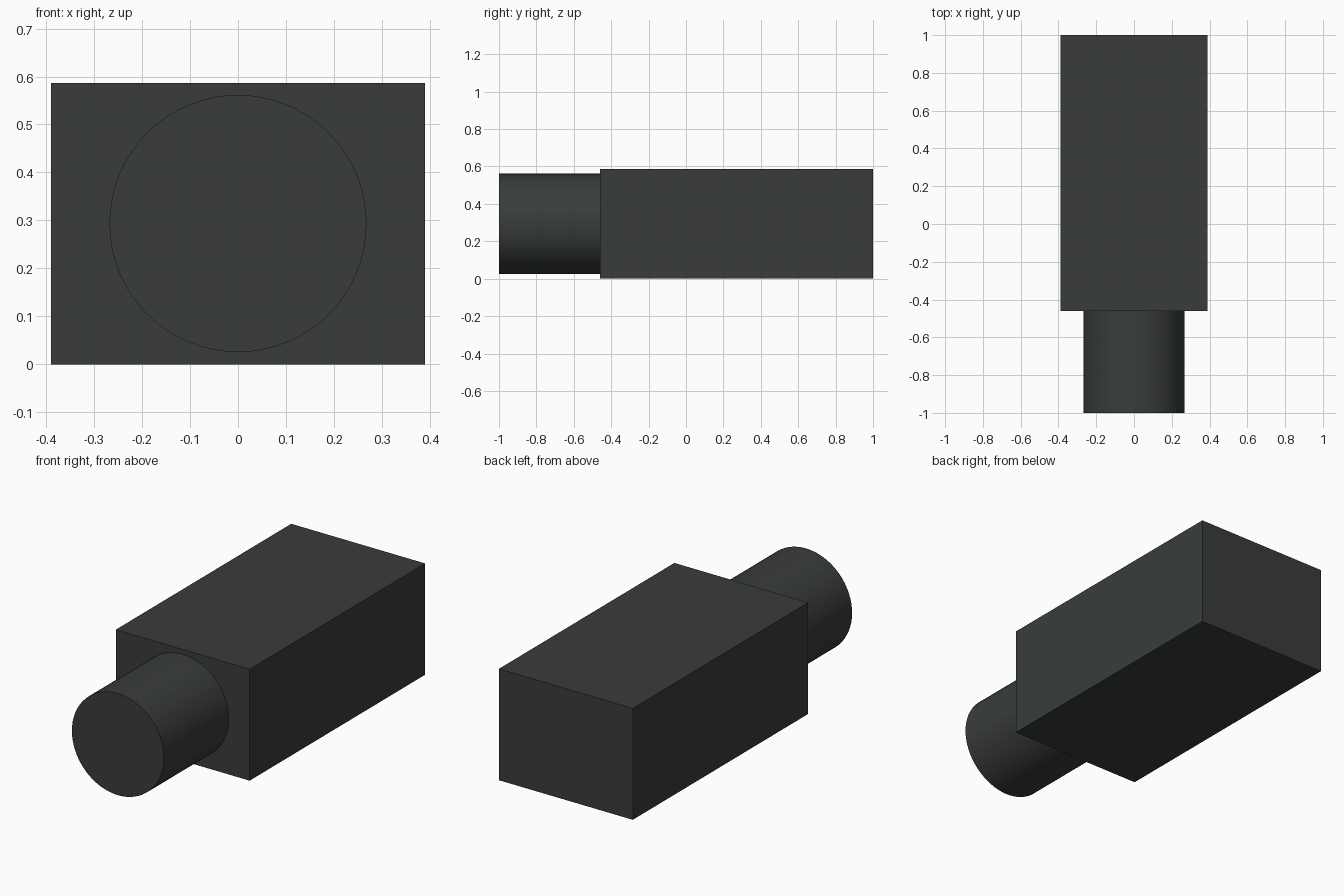
import bpy
import math

if "Cube" in bpy.data.objects:
    bpy.data.objects.remove(bpy.data.objects["Cube"])

mat = bpy.data.materials.new("dark_grey")
mat.diffuse_color = (0.04, 0.046, 0.044, 1)
mat.use_nodes = True
mat.node_tree.nodes["Principled BSDF"].inputs["Base Color"].default_value = mat.diffuse_color

WIDTH, HEIGHT = 0.78, 0.587
FRONT, JOIN, BACK = -1.0, -0.46, 1.0
RADIUS = 0.268

# Rectangular body
bpy.ops.mesh.primitive_cube_add(size=1, location=(0, (JOIN + BACK) / 2, HEIGHT / 2))
body = bpy.context.object
body.name = "body"
body.scale = (WIDTH, BACK - JOIN, HEIGHT)
bpy.ops.object.transform_apply(location=False, rotation=False, scale=True)
body.data.materials.append(mat)

# Round barrel at the front, seated against the body
bpy.ops.mesh.primitive_cylinder_add(
    vertices=64, radius=RADIUS, depth=JOIN - FRONT,
    location=(0, (FRONT + JOIN) / 2, HEIGHT / 2), rotation=(math.pi / 2, 0, 0))
barrel = bpy.context.object
barrel.name = "barrel"
barrel.data.materials.append(mat)
